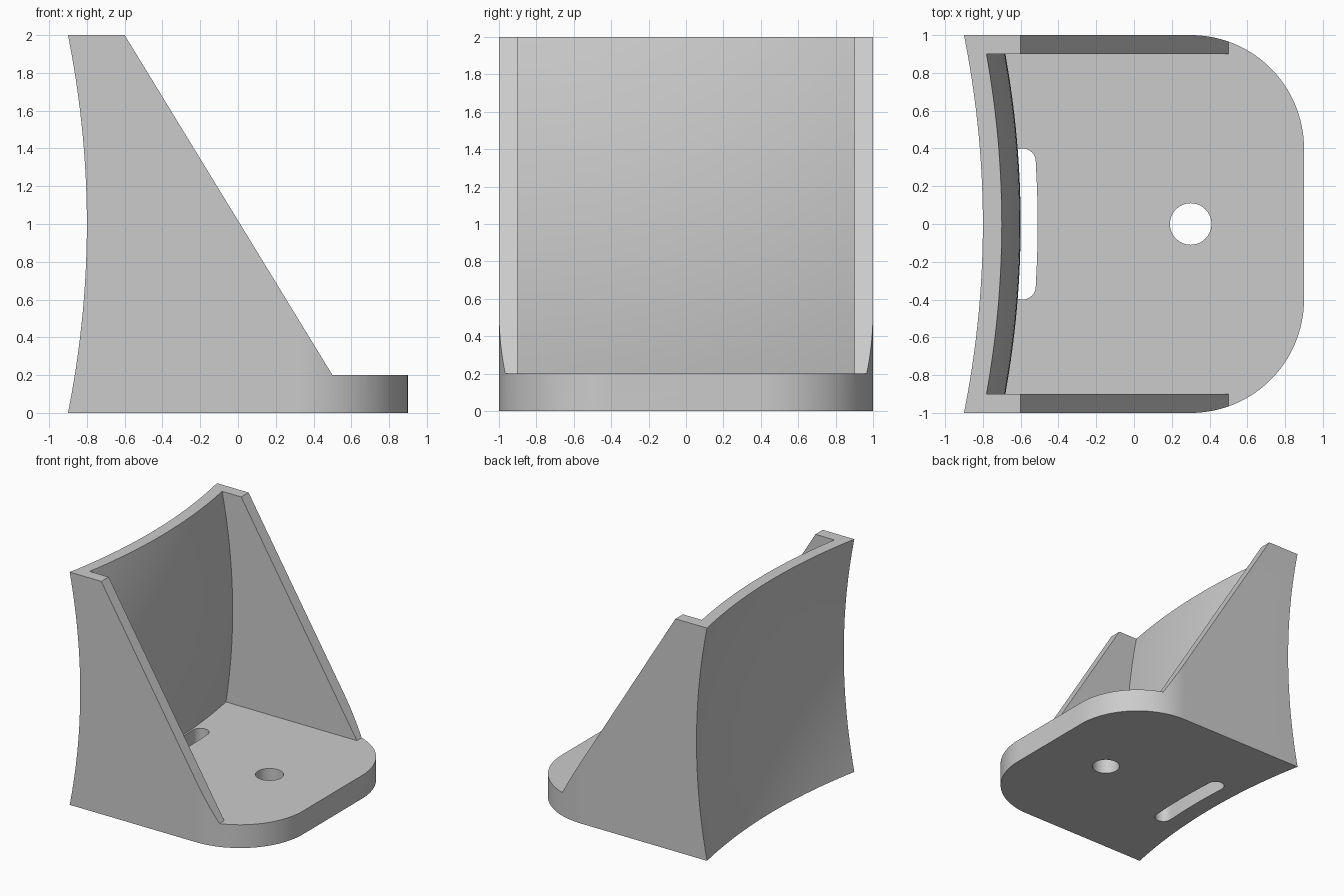
import bpy, bmesh, math
from mathutils import Vector

cube = bpy.data.objects.get("Cube")
if cube:
    bpy.data.objects.remove(cube, do_unlink=True)

grey = bpy.data.materials.new("light grey")
grey.use_nodes = True
colour = (0.6, 0.6, 0.6, 1)
grey.diffuse_color = colour
grey.node_tree.nodes["Principled BSDF"].inputs["Base Color"].default_value = colour


def finish(bm, name):
    bmesh.ops.recalc_face_normals(bm, faces=bm.faces)
    mesh = bpy.data.meshes.new(name)
    bm.to_mesh(mesh)
    bm.free()
    mesh.materials.append(grey)
    obj = bpy.data.objects.new(name, mesh)
    bpy.context.collection.objects.link(obj)
    return obj


def prism(name, points, offset):
    """Extrude a closed outline of 3D points along an offset."""
    bm = bmesh.new()
    face = bm.faces.new([bm.verts.new(p) for p in points])
    new = bmesh.ops.extrude_face_region(bm, geom=[face])["geom"]
    bmesh.ops.translate(bm, vec=offset,
                        verts=[v for v in new if isinstance(v, bmesh.types.BMVert)])
    return finish(bm, name)


def arc(cx, cy, r, start, end, steps):
    angles = [math.radians(start + (end - start) * i / steps) for i in range(steps + 1)]
    return [(cx + r * math.cos(a), cy + r * math.sin(a)) for a in angles]


def saddle(y, z):
    """Outer back surface, bowed inward in both directions."""
    return -0.7 - 0.1 * y * y - 0.1 * (z - 1) ** 2


def curved_block(name, shift, half_y, z0, z1, far):
    """Solid between the shifted back surface and the plane x = far."""
    bm = bmesh.new()
    bmesh.ops.create_grid(bm, x_segments=32, y_segments=32, size=1)
    for v in bm.verts:
        y, z = v.co.x * half_y, z0 + (v.co.y + 1) / 2 * (z1 - z0)
        v.co = Vector((saddle(y, z) + shift, y, z))
    new = bmesh.ops.extrude_face_region(bm, geom=bm.faces[:])["geom"]
    for v in new:
        if isinstance(v, bmesh.types.BMVert):
            v.co.x = far
    return finish(bm, name)


def boolean(target, cutter, operation):
    mod = target.modifiers.new(cutter.name, 'BOOLEAN')
    mod.operation = operation
    mod.solver = 'EXACT'
    mod.object = cutter
    bpy.context.view_layer.objects.active = target
    bpy.ops.object.modifier_apply(modifier=mod.name)
    bpy.data.objects.remove(cutter, do_unlink=True)


# Side profile of the bracket
profile = [(-1.1, 0), (1.1, 0), (1.1, 0.2), (0.5, 0.2), (-0.6, 2), (-1.1, 2)]
bracket = prism("bracket", [(x, -1.1, z) for x, z in profile], (0, 2.2, 0))

# Plan outline with rounded front corners
plan = [(-1.3, -1)] + arc(0.3, -0.4, 0.6, -90, 0, 32)
plan += arc(0.3, 0.4, 0.6, 0, 90, 32) + [(-1.3, 1)]
boolean(bracket, prism("plan_outline", [(x, y, -0.1) for x, y in plan], (0, 0, 2.3)),
        'INTERSECT')

# Bowed back and the open space between the side webs
boolean(bracket, curved_block("back_cutter", 0, 1.2, -0.2, 2.2, -1.5), 'DIFFERENCE')
boolean(bracket, curved_block("cavity_cutter", 0.1, 0.9, 0.2, 2.2, 1.5), 'DIFFERENCE')

# Round bolt hole
hole = arc(0.3, 0, 0.11, 0, 360, 48)[:-1]
boolean(bracket, prism("hole_cutter", [(x, y, -0.1) for x, y in hole], (0, 0, 0.4)),
        'DIFFERENCE')

# Curved slot with round ends
r, end = 0.07, 0.33
path = [end * (i / 8 - 1) for i in range(1, 16)]
slot = [(-0.58 + r - 0.1 * y * y, y) for y in path]
slot += arc(-0.59, end, r, 0, 180, 16)
slot += [(-0.58 - r - 0.1 * y * y, y) for y in reversed(path)]
slot += arc(-0.59, -end, r, 180, 360, 16)
boolean(bracket, prism("slot_cutter", [(x, y, -0.1) for x, y in slot], (0, 0, 0.31)),
        'DIFFERENCE')

# Smooth curves, sharp edges
bpy.ops.object.select_all(action='DESELECT')
bracket.select_set(True)
bpy.context.view_layer.objects.active = bracket
bpy.ops.object.shade_smooth_by_angle(angle=math.radians(25))
